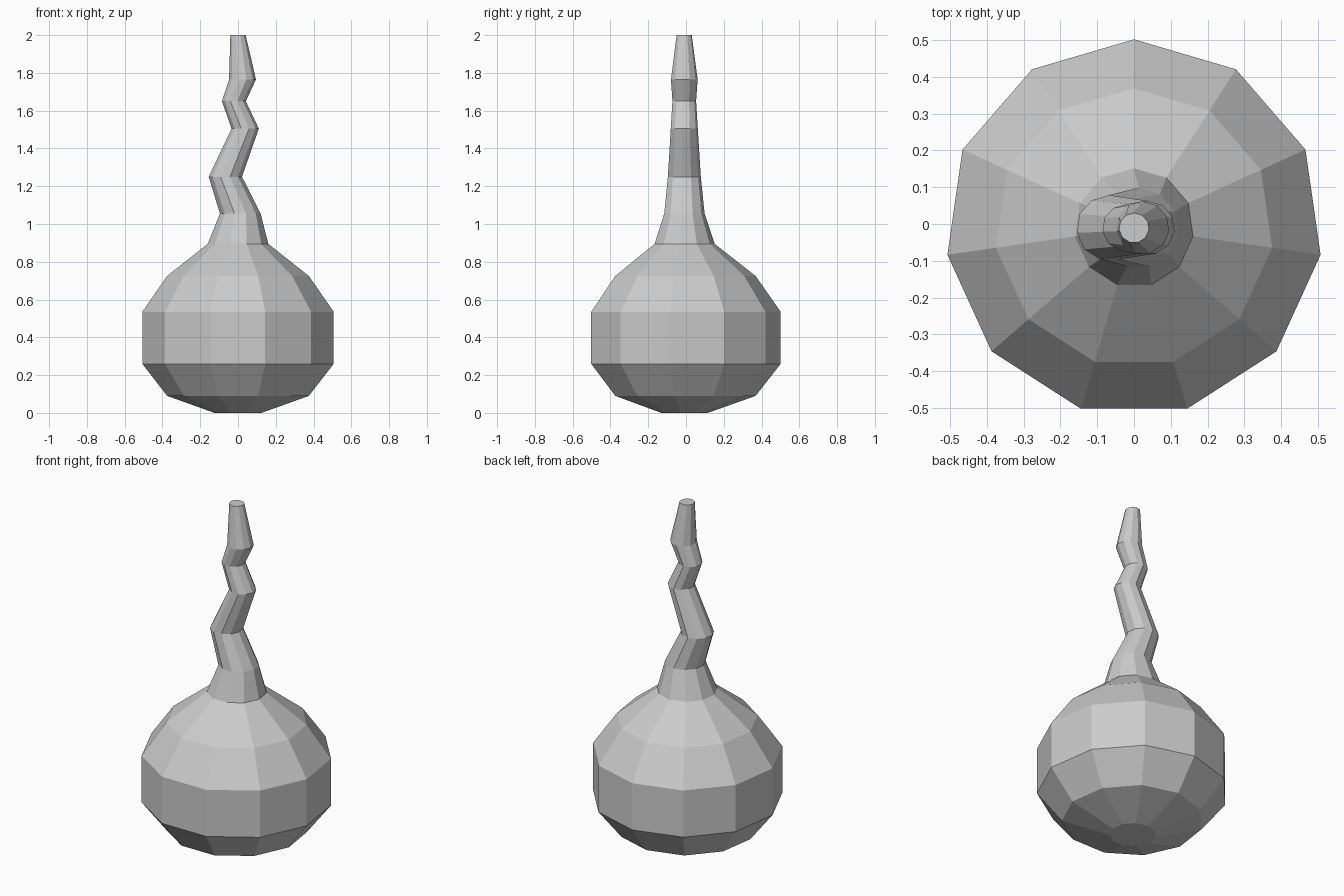
import bpy, bmesh
from math import sin, cos, pi

if "Cube" in bpy.data.objects:
    bpy.data.objects.remove(bpy.data.objects["Cube"])

SIDES = 11
CY = -0.0105

# Rings from the base to the tip: (x offset, height, radius)
rings = [
    # round body
    (0, 0.0, 0.126), (0, 0.09, 0.379), (0, 0.26, 0.512),
    (0, 0.535, 0.512), (0, 0.725, 0.379), (0, 0.895, 0.162),
    # crooked neck
    (0.012, 1.055, 0.109), (-0.067, 1.25, 0.089), (0.038, 1.505, 0.073),
    (-0.022, 1.65, 0.064), (0.024, 1.765, 0.072), (0, 2.0, 0.041),
]

bm = bmesh.new()


def ring(x, z, r):
    return [bm.verts.new((x + r * cos(pi / 2 + 2 * pi * i / SIDES),
                          CY + r * sin(pi / 2 + 2 * pi * i / SIDES), z))
            for i in range(SIDES)]


# Gourd skin: bridge neighbouring rings and cap both ends
loops = [ring(*r) for r in rings]
for a, b in zip(loops, loops[1:]):
    for i in range(SIDES):
        j = (i + 1) % SIDES
        bm.faces.new((a[i], a[j], b[j], b[i]))
bm.faces.new(loops[0][::-1])
bm.faces.new(loops[-1])
bmesh.ops.recalc_face_normals(bm, faces=bm.faces[:])

mesh = bpy.data.meshes.new("gourd_bottle")
bm.to_mesh(mesh)
bm.free()
bpy.context.collection.objects.link(bpy.data.objects.new("gourd_bottle", mesh))
